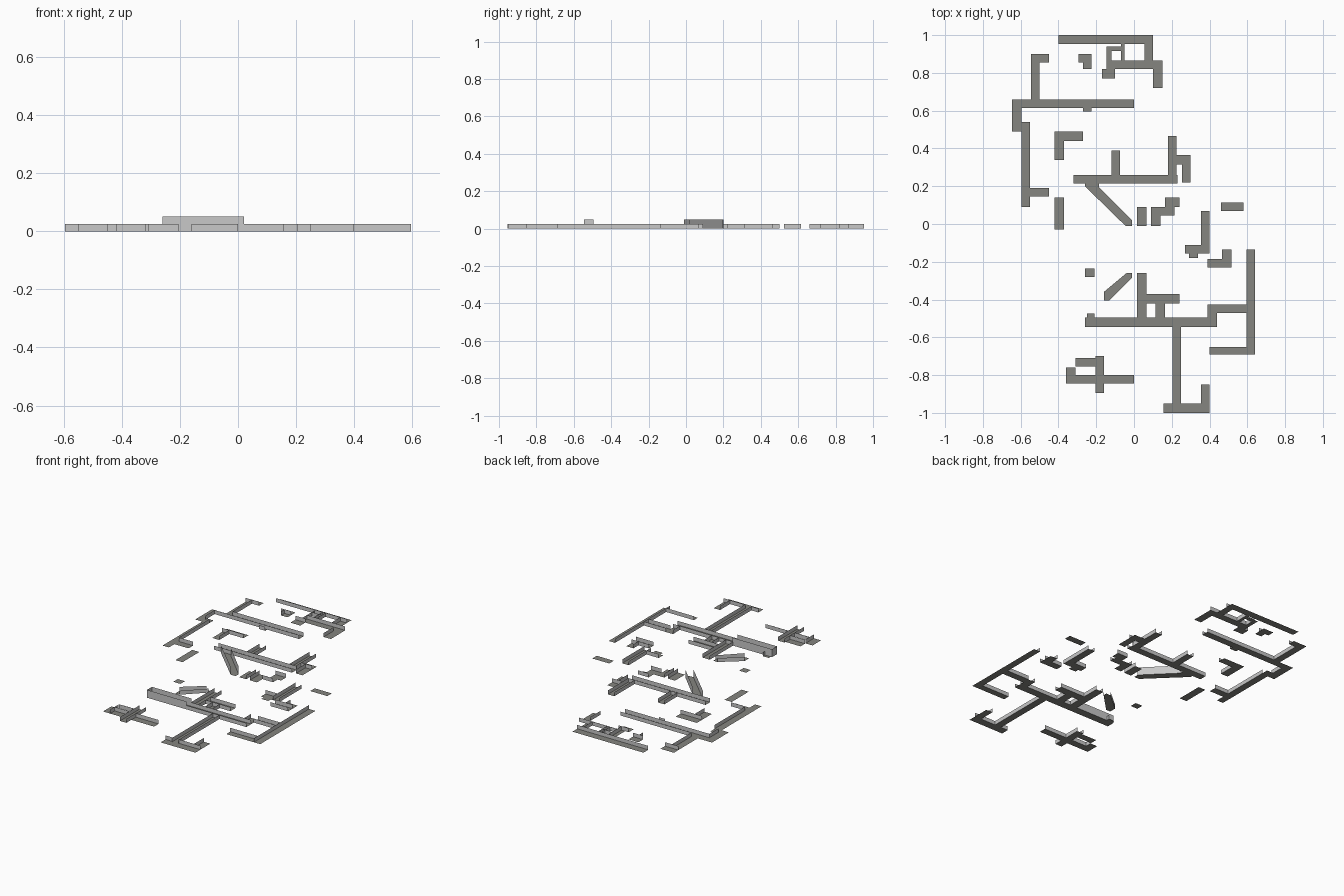
import bpy, bmesh

if "Cube" in bpy.data.objects:
    bpy.data.objects.remove(bpy.data.objects["Cube"])

def material(name, rgb):
    m = bpy.data.materials.new(name)
    m.diffuse_color = (*rgb, 1)
    m.use_nodes = True
    m.node_tree.nodes["Principled BSDF"].inputs["Base Color"].default_value = m.diffuse_color
    return m

MATS = [material("footing grey", (0.235, 0.235, 0.215)),
        material("wall light grey", (0.58, 0.58, 0.58))]
LOW, TALL = 0.025, 0.05

def finish(name, bm):
    me = bpy.data.meshes.new(name)
    bm.to_mesh(me)
    bm.free()
    for m in MATS:
        me.materials.append(m)
    ob = bpy.data.objects.new(name, me)
    bpy.context.collection.objects.link(ob)

def face(bm, pts, mat):
    f = bm.faces.new([bm.verts.new(p) for p in pts])
    f.material_index = mat

def wall(bm, a, b, h):
    face(bm, [(*a, 0), (*b, 0), (*b, h), (*a, h)], 1)

def strips(name, rects, h=LOW):
    """Flat footing strips; the letters say which edges carry a thin wall."""
    bm = bmesh.new()
    for x0, x1, y0, y1, sides in rects:
        c = {"S": ((x0, y0), (x1, y0)), "E": ((x1, y0), (x1, y1)),
             "N": ((x1, y1), (x0, y1)), "W": ((x0, y1), (x0, y0))}
        face(bm, [(*c[k][0], 0) for k in "SENW"], 0)
        for s in sides:
            wall(bm, *c[s], h)
    finish(name, bm)

def diagonal(name, pts, walls, h):
    bm = bmesh.new()
    face(bm, [(*p, 0) for p in pts], 0)
    for i in walls:
        wall(bm, pts[i], pts[(i + 1) % len(pts)], h)
    finish(name, bm)

# north end room
strips("north_outer_wall", [
    (-.40, .10, .952, 1, "S"), (.055, .10, .865, .952, "W"),
    (.10, .15, .72, .82, "W"), (-.10, .15, .82, .865, "N")])
strips("north_closet", [
    (-.145, -.12, .82, .94, "E"), (-.12, -.05, .915, .94, "S"),
    (-.07, -.05, .865, .952, "WE"), (-.12, -.10, .82, .865, "N"),
    (-.17, -.10, .77, .82, "N")])
strips("north_pillar", [
    (-.295, -.225, .855, .90, "S"), (-.27, -.225, .82, .855, "W")])

# west side
strips("north_west_wall", [
    (-.545, -.45, .855, .90, "S"), (-.545, -.50, .66, .855, "E")])
strips("north_partition", [
    (-.645, -.595, .615, .66, ""), (-.595, -.50, .615, .66, "S"),
    (-.50, 0, .615, .66, "NS"), (-.27, -.225, .595, .615, "S")])
strips("west_wall", [
    (-.645, -.595, .49, .615, ""), (-.597, -.595, .525, .615, "E"),
    (-.595, -.55, .09, .54, ""), (-.552, -.55, .19, .50, "E"),
    (-.55, -.45, .145, .19, "N")])
strips("west_corner", [
    (-.42, -.27, .44, .49, "S"), (-.42, -.37, .34, .44, "E")])
strips("west_footing", [(-.42, -.37, -.03, .14, "")])

# central partition and rooms
strips("central_partition", [
    (-.32, .23, .215, .26, "NS"), (-.12, -.075, .26, .39, "EW"),
    (.18, .225, .26, .465, "EW"), (.225, .30, .315, .365, "S"),
    (.255, .30, .22, .315, "W")])
strips("central_steps", [
    (.015, .065, -.01, .09, "E"), (.09, .14, -.01, .09, "W"),
    (.14, .215, .045, .09, "S"), (.165, .24, .09, .14, "N")])
diagonal("tall_diagonal_wall", [
    (-.26, .215), (-.26, .20), (-.045, -.01), (-.01, -.01), (-.01, .02),
    (-.185, .195), (-.185, .215)], (1, 4), TALL)
diagonal("short_diagonal_wall", [
    (-.16, -.405), (-.13, -.405), (-.01, -.285), (-.01, -.26),
    (-.04, -.26), (-.16, -.36)], (1, 4), LOW)

# east side
strips("east_footing", [(.46, .58, .07, .115, "")])
strips("east_stub_wall", [
    (.355, .40, -.155, .07, "WE"), (.27, .355, -.155, -.11, "N"),
    (.29, .34, -.18, -.155, "")])
strips("east_corner", [
    (.39, .515, -.23, -.185, "NS"), (.465, .515, -.185, -.135, "W")])
strips("east_wall", [
    (.595, .64, -.69, -.135, "W"), (.40, .595, -.69, -.65, "N")])

# south partition with its taller west end
strips("south_partition", [
    (.02, .44, -.545, -.495, "NS"), (.39, .44, -.495, -.425, "W"),
    (.44, .595, -.47, -.425, "NS")])
strips("south_partition_tall_end", [
    (-.26, -.21, -.545, -.495, "SNW"), (-.21, .02, -.545, -.495, "NS")], TALL)
strips("south_closet", [
    (-.25, -.21, -.495, -.475, "E"), (.015, .065, -.495, -.26, "EW"),
    (.065, .24, -.42, -.37, "NS"), (.115, .165, -.495, -.42, "EW")])
strips("south_footing", [(-.26, -.21, -.28, -.235, "")])

# south end
strips("south_spine", [(.205, .25, -.955, -.545, "EW")])
strips("south_outer_wall", [
    (.155, .205, -1, -.95, "N"), (.205, .25, -1, -.955, ""),
    (.25, .40, -1, -.95, "N"), (.355, .40, -.95, -.85, "W")])
strips("south_west_cross", [
    (-.36, -.31, -.845, -.76, "E"), (-.31, -.205, -.845, -.80, "N"),
    (-.205, -.16, -.895, -.70, "EW"), (-.16, 0, -.845, -.80, "N"),
    (-.31, -.205, -.755, -.71, "S")])
